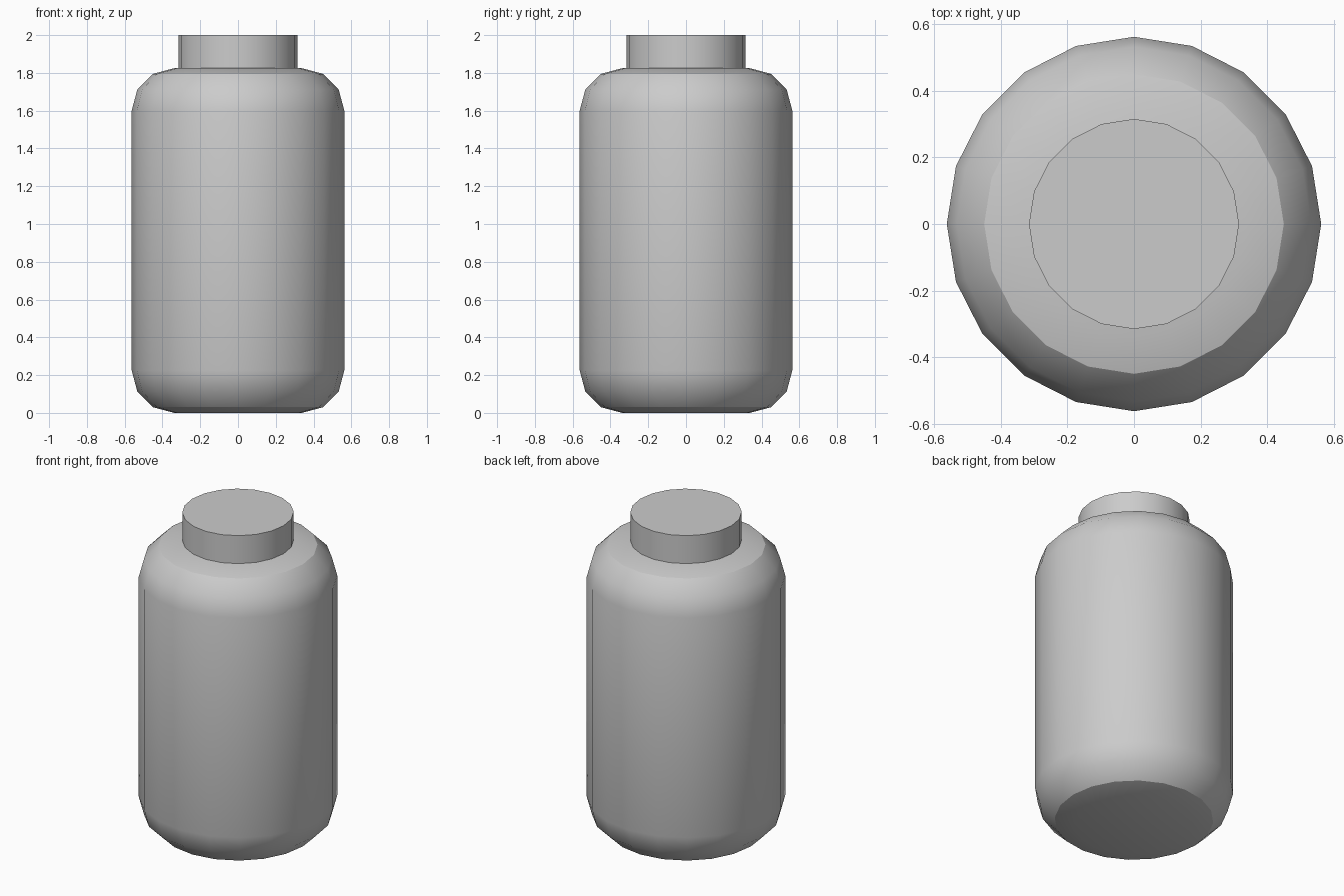
import bpy, bmesh, math

if "Cube" in bpy.data.objects:
    bpy.data.objects.remove(bpy.data.objects["Cube"])

SIDES = 20


def lathe(name, profile):
    """Revolve (radius, height) points around z and cap both ends."""
    bm = bmesh.new()
    rings = []
    for r, z in profile:
        rings.append([bm.verts.new((r * math.cos(a), r * math.sin(a), z))
                      for a in (2 * math.pi * i / SIDES for i in range(SIDES))])
    for lo, hi in zip(rings, rings[1:]):
        for i in range(SIDES):
            j = (i + 1) % SIDES
            bm.faces.new((lo[i], lo[j], hi[j], hi[i]))
    bm.faces.new(rings[0][::-1])
    bm.faces.new(rings[-1])
    mesh = bpy.data.meshes.new(name)
    bm.to_mesh(mesh)
    bm.free()
    obj = bpy.data.objects.new(name, mesh)
    bpy.context.collection.objects.link(obj)
    bpy.ops.object.select_all(action='DESELECT')
    obj.select_set(True)
    bpy.context.view_layer.objects.active = obj
    bpy.ops.object.shade_smooth_by_angle(angle=math.radians(30))
    return obj


# Bottle body: straight wall with three-segment rounded base and shoulder
R, H, B = 0.563, 1.825, 0.225
arc = [(R - B + B * math.cos(a), B * math.sin(a))
       for a in (math.radians(d) for d in (0, 30, 60, 90))]
base = [(r, B - h) for r, h in reversed(arc)]
shoulder = [(r, H - B + h) for r, h in arc]
lathe("bottle_body", base + shoulder)

# Cap on top
lathe("cap", [(0.316, H - 0.005), (0.316, 2.0)])
